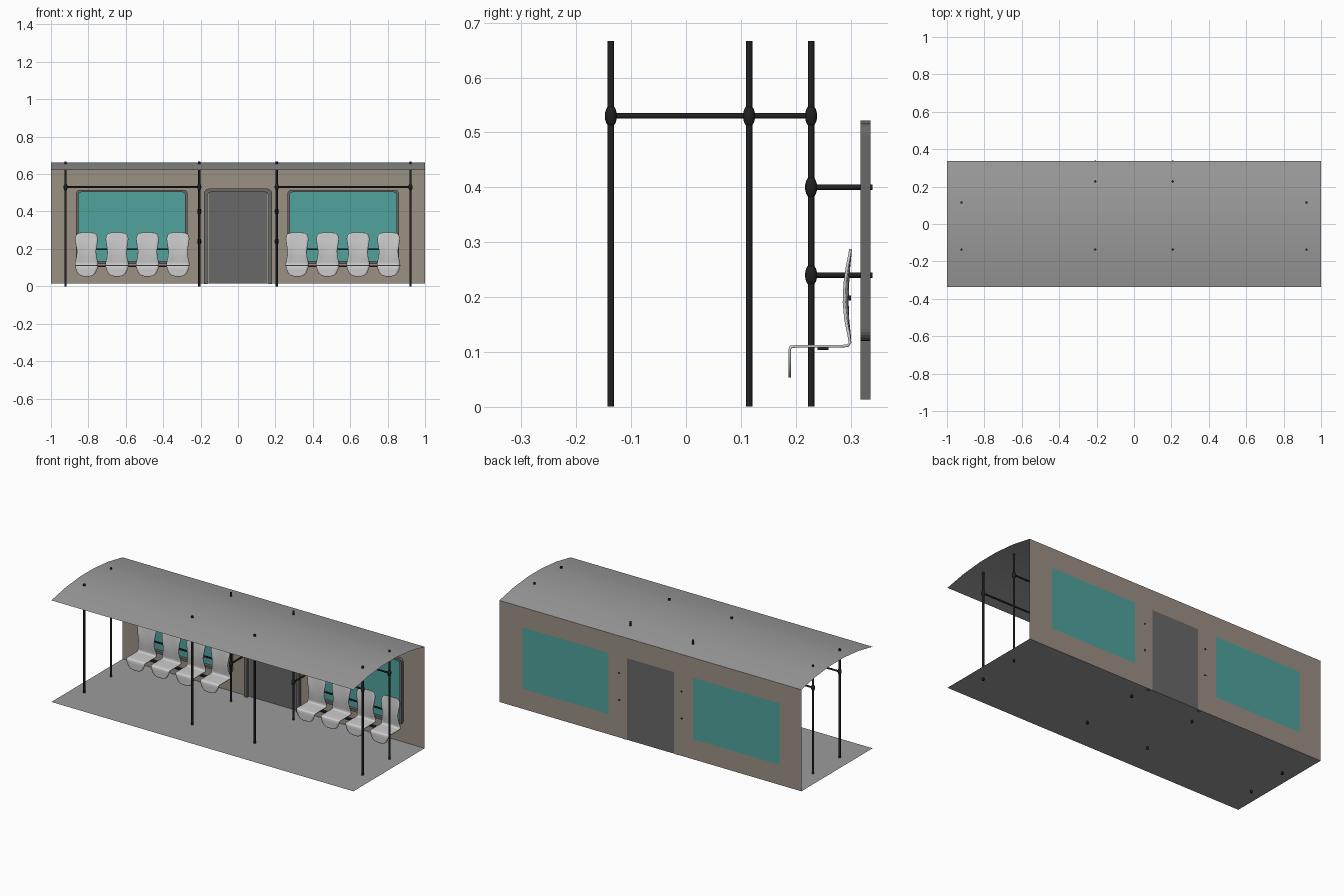
import bpy, bmesh, math
from mathutils import Vector

if "Cube" in bpy.data.objects:
    bpy.data.objects.remove(bpy.data.objects["Cube"])

def mat(name, r, g, b):
    m = bpy.data.materials.new(name)
    m.diffuse_color = (r, g, b, 1)
    m.use_nodes = True
    m.node_tree.nodes["Principled BSDF"].inputs["Base Color"].default_value = m.diffuse_color
    return m

BLACK = mat("black_metal", 0.015, 0.015, 0.015)
BROWN = mat("brown_wall", 0.33, 0.28, 0.23)
TEAL = mat("teal_glass", 0.08, 0.36, 0.34)
DARK = mat("dark_grey", 0.14, 0.14, 0.14)
GREY = mat("mid_grey", 0.33, 0.33, 0.33)

X, YB, YF, Z0, ZW = 1.0, 0.337, -0.337, 0.015, 0.623

def mesh(name, verts, faces, m=None, smooth=False):
    me = bpy.data.meshes.new(name)
    me.from_pydata(verts, [], faces)
    me.update()
    ob = bpy.data.objects.new(name, me)
    bpy.context.collection.objects.link(ob)
    if m:
        me.materials.append(m)
    if smooth:
        me.polygons.foreach_set("use_smooth", [True] * len(me.polygons))
    return ob

def panel(name, rects, m):
    # upright flat rectangles (x0, x1, z0, z1) in the back wall plane
    v, f = [], []
    for x0, x1, z0, z1 in rects:
        n = len(v)
        v += [(x1, YB, z0), (x0, YB, z0), (x0, YB, z1), (x1, YB, z1)]
        f.append((n, n + 1, n + 2, n + 3))
    return mesh(name, v, f, m)

def rod(name, a, b, r):
    a, b = Vector(a), Vector(b)
    bpy.ops.mesh.primitive_cylinder_add(vertices=16, radius=r, depth=(b - a).length, location=(a + b) / 2)
    ob = bpy.context.object
    ob.rotation_euler = (b - a).to_track_quat('Z', 'Y').to_euler()
    ob.name = name
    ob.data.materials.append(BLACK)
    bpy.ops.object.shade_smooth_by_angle()

def joint(p):
    bpy.ops.mesh.primitive_uv_sphere_add(segments=16, ring_count=10, radius=1, location=p)
    ob = bpy.context.object
    ob.scale = (0.011, 0.011, 0.02)
    ob.name = "pole_joint"
    ob.data.materials.append(BLACK)
    bpy.ops.object.shade_smooth()

def outline(x0, x1, z0, z1, r, round_bottom):
    # rounded rectangle, starting bottom left and going over the top
    pts = []
    for cx, cz, start in ((x0 + r, z1 - r, 180), (x1 - r, z1 - r, 90)):
        pts += [(cx + r * math.cos(math.radians(start - 15 * i)),
                 cz + r * math.sin(math.radians(start - 15 * i))) for i in range(7)]
    if round_bottom:
        for cx, cz, start in ((x1 - r, z0 + r, 0), (x0 + r, z0 + r, -90)):
            pts += [(cx + r * math.cos(math.radians(start - 15 * i)),
                     cz + r * math.sin(math.radians(start - 15 * i))) for i in range(7)]
    else:
        pts = [(x0, z0)] + pts + [(x1, z0)]
    return pts

def frame(name, outer, inner, closed):
    # ring with four edges in section: outer back/front, inner front/back
    n = len(outer)
    v = []
    for (ox, oz), (ix, iz) in zip(outer, inner):
        v += [(ox, YB - 0.001, oz), (ox, 0.318, oz), (ix, 0.318, iz), (ix, YB - 0.001, iz)]
    f = []
    for i in range(n if closed else n - 1):
        a, b = 4 * i, 4 * ((i + 1) % n)
        f += [(a + k, a + (k + 1) % 4, b + (k + 1) % 4, b + k) for k in range(4)]
    if not closed:
        f += [(0, 3, 2, 1), tuple(4 * n - 4 + k for k in range(4))]
    mesh(name, v, f, DARK)

# floor
mesh("floor", [(-X, YF, Z0), (X, YF, Z0), (X, YB, Z0), (-X, YB, Z0)], [(0, 1, 2, 3)], GREY)

# shallow curved roof
prof = [(0, 0), (0.2, 0.026), (0.4, 0.039), (0.6, 0.039), (0.8, 0.026), (1, 0)]
rv = [(sx, YF + t * (YB - YF), ZW + h) for t, h in prof for sx in (-X, X)]
mesh("roof", rv, [(2 * i, 2 * i + 1, 2 * i + 3, 2 * i + 2) for i in range(5)], GREY, True)

# back wall with openings, glass and door
D, ZT, ZS = 0.156, 0.503, 0.135
wins = [(-0.854, -0.282), (0.276, 0.848)]
edges = [-X, -0.854, -0.282, -D, D, 0.276, 0.848, X]
rects = [(-X, X, ZT, ZW)]
rects += [(edges[i], edges[i + 1], Z0, ZT) for i in (0, 2, 4, 6)]
rects += [(a, b, Z0, ZS) for a, b in wins]
panel("back_wall", rects, BROWN)
panel("window_glass", [(a, b, ZS, ZT) for a, b in wins], TEAL)
panel("door", [(-D, D, Z0, ZT)], DARK)

# window and door frames
for a, b in wins:
    frame("window_frame", outline(a - 0.012, b + 0.012, 0.12, 0.516, 0.022, True),
          outline(a + 0.001, b - 0.001, ZS, ZT, 0.015, True), True)
frame("door_frame", outline(-0.183, 0.183, 0.013, 0.522, 0.03, False),
      outline(-0.163, 0.163, 0.013, 0.504, 0.022, False), False)

# poles, rails and joints
Y1, Y2, Y3, ZR = -0.137, 0.115, 0.228, 0.53
for s in (-1, 1):
    xo, xi = s * 0.922, s * 0.207
    for x, y in ((xo, Y1), (xo, Y2), (xi, Y1), (xi, Y3)):
        rod("pole", (x, y, 0), (x, y, 0.667), 0.006)
        joint((x, y, ZR))
    for y in (Y1, Y2):
        rod("long_rail", (xo + s * 0.01, y, ZR), (xi - s * 0.005, y, ZR), 0.005)
    rod("cross_rail", (xi, Y1 - 0.011, ZR), (xi, Y3 + 0.01, ZR), 0.005)
    for z in (0.4, 0.24):
        joint((xi, Y3, z))
        rod("wall_bracket", (xi, Y3, z), (xi, 0.34, z), 0.005)

# seat shell: path rows of (y, z, half width)
rows = [(.300, .287, .028), (.2995, .284, .043), (.299, .275, .055), (.297, .255, .061),
        (.295, .225, .057), (.294, .19, .051), (.295, .16, .053), (.298, .13, .060),
        (.299, .117, .062), (.295, .111, .0625), (.28, .11, .0625), (.24, .11, .0625),
        (.2, .11, .062), (.191, .109, .061), (.189, .104, .060), (.189, .09, .057),
        (.189, .07, .048), (.189, .058, .034), (.189, .053, .016)]
COLS = 9
sv = []
for y, z, w in rows:
    cup = 0.006 * math.sin(math.pi * (z - 0.12) / 0.165) if 0.12 < z < 0.285 else 0
    for c in range(COLS):
        u = 2 * c / (COLS - 1) - 1
        sv.append((u * w, y - cup * u * u, z))
sf = [(r * COLS + c, r * COLS + c + 1, (r + 1) * COLS + c + 1, (r + 1) * COLS + c)
      for r in range(len(rows) - 1) for c in range(COLS - 1)]
seat_mesh = None
for x0 in (-0.81, 0.316):
    for i in range(4):
        if seat_mesh is None:
            ob = mesh("seat", sv, sf, None, True)
            seat_mesh = ob.data
        else:
            ob = bpy.data.objects.new("seat", seat_mesh)
            bpy.context.collection.objects.link(ob)
        ob.location.x = x0 + i * 0.163
        so = ob.modifiers.new("thickness", 'SOLIDIFY')
        so.thickness, so.offset = 0.005, 0
    # bars joining the seats
    for y, z, dy, dz in ((0.298, 0.198, 0.006, 0.009), (0.25, 0.107, 0.02, 0.008)):
        bpy.ops.mesh.primitive_cube_add(size=1, location=(x0 + 0.2445, y, z))
        ob = bpy.context.object
        ob.scale = (0.50, dy, dz)
        ob.name = "seat_bar"
        ob.data.materials.append(BLACK)
